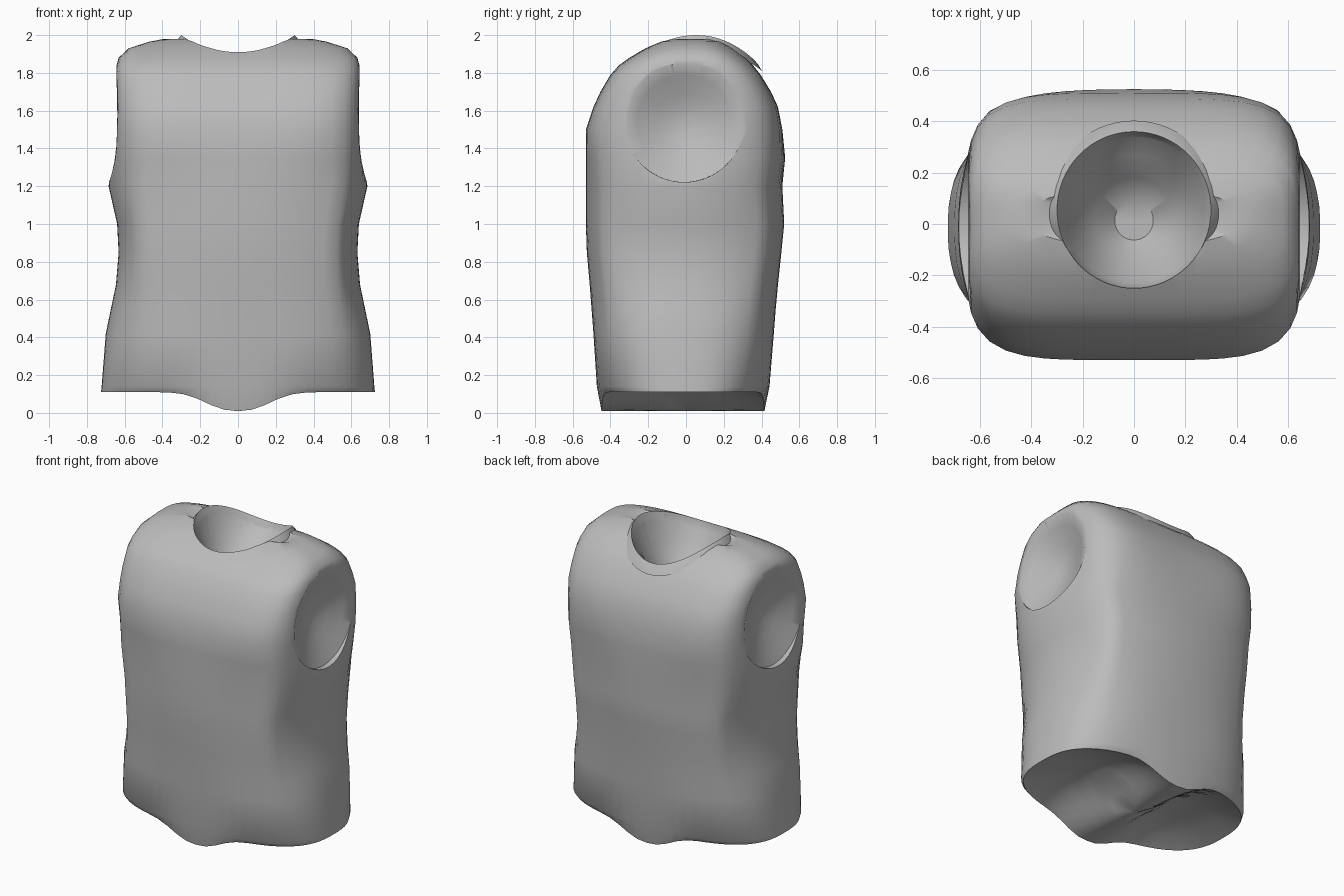
import bpy, bmesh
from math import cos, sin, pi, exp, sqrt

cube = bpy.data.objects.get("Cube")
if cube:
    bpy.data.objects.remove(cube, do_unlink=True)

GREY = (0.5, 0.5, 0.5, 1)
mat = bpy.data.materials.new("plain grey")
mat.use_nodes = True
mat.diffuse_color = GREY
mat.node_tree.nodes["Principled BSDF"].inputs["Base Color"].default_value = GREY

SEG = 64
ANGLES = [2 * pi * i / SEG for i in range(SEG)]


def loft(name, rings, cap_start=True, cap_end=True):
    """Skin a list of point rings into one object."""
    bm = bmesh.new()
    loops = [[bm.verts.new(p) for p in ring] for ring in rings]
    for a, b in zip(loops, loops[1:]):
        for i in range(SEG):
            j = (i + 1) % SEG
            bm.faces.new((a[i], a[j], b[j], b[i]))
    if cap_start:
        bm.faces.new(loops[0][::-1])
    if cap_end:
        bm.faces.new(loops[-1])
    if cap_start or cap_end:
        bmesh.ops.recalc_face_normals(bm, faces=bm.faces)
    mesh = bpy.data.meshes.new(name)
    bm.to_mesh(mesh)
    bm.free()
    mesh.materials.append(mat)
    obj = bpy.data.objects.new(name, mesh)
    bpy.context.collection.objects.link(obj)
    return obj


def activate(obj):
    bpy.ops.object.select_all(action='DESELECT')
    obj.select_set(True)
    bpy.context.view_layer.objects.active = obj


def cut(obj, cutter):
    mod = obj.modifiers.new("cut", 'BOOLEAN')
    mod.operation, mod.solver, mod.object = 'DIFFERENCE', 'EXACT', cutter
    activate(obj)
    bpy.ops.object.modifier_apply(modifier=mod.name)
    bpy.data.objects.remove(cutter, do_unlink=True)


def section(half_width, front, back, power, crease=0.0):
    """Rounded-box outline in plan; crease blends towards four bowed sides."""
    mid, half = (front + back) / 2, (back - front) / 2
    corner = 2 ** (-1 / power)
    bow = (1 - corner) / corner ** 2
    points = []
    for a in ANGLES:
        c, s = cos(a), sin(a)
        smooth = (abs(c) ** power + abs(s) ** power) ** (-1 / power)
        big, small = max(abs(c), abs(s)), min(abs(c), abs(s))
        sharp = 2 / (big + sqrt(big ** 2 + 4 * bow * small ** 2))
        r = smooth + (sharp - smooth) * crease
        points.append((half_width * r * c, mid + half * r * s))
    return points


def hem(x):
    """Hem height: dips at the middle of the front and back."""
    return 0.11 - 0.1 * exp(-abs(x / 0.21) ** 2.5)


# Torso: height, half width, front, back, squareness, corner crease
SECTIONS = [
    (0.14, 0.722, -0.472, 0.442, 2.8),
    (0.42, 0.70, -0.49, 0.465, 3, 0.3),
    (0.55, 0.673, -0.50, 0.475, 3.2, 0.5),
    (0.68, 0.646, -0.51, 0.487, 3.5, 0.7),
    (0.85, 0.632, -0.525, 0.505, 3.8, 0.8),
    (1.0, 0.64, -0.53, 0.52, 3.8, 0.8),
    (1.2, 0.685, -0.53, 0.51, 3.5, 0.6),
    (1.35, 0.668, -0.53, 0.525, 4, 0.3),
    (1.5, 0.655, -0.53, 0.51, 4.6),
    (1.62, 0.65, -0.49, 0.487, 5),
    (1.7, 0.65, -0.453, 0.45, 5),
    (1.79, 0.648, -0.40, 0.395, 5),
    (1.84, 0.643, -0.355, 0.355, 4.5),
    (1.88, 0.632, -0.30, 0.315, 4),
    (1.93, 0.58, -0.215, 0.25, 3.5),
    (1.965, 0.47, -0.14, 0.19, 3),
    (1.98, 0.39, -0.08, 0.13, 3),
    (1.955, 0.32, -0.05, 0.1, 3),
]
hem_outline = section(0.725, -0.447, 0.415, 2.7)
rings = []
# Underside: a ridge from front to back with a hollow on each side
for s in (0.02, 0.2, 0.4, 0.6, 0.8, 0.95, 1):
    ring = []
    for x, y in hem_outline:
        hollow = 0.12 * (1 - s * s) * (1 - exp(-(x * s / 0.2) ** 2))
        ring.append((x * s, y * s, hem(x * s) + hollow))
    rings.append(ring)
rings += [[(x, y, z) for x, y in section(*rest)] for z, *rest in SECTIONS]
torso = loft("torso", rings)


# Arm openings: shallow round hollows
for side in (-1, 1):
    bowl = [(0.8, 0.32), (0.645, 0.318), (0.615, 0.25), (0.575, 0.15), (0.55, 0.07), (0.545, 0.02)]
    cut(torso, loft("arm_cutter", [
        [(side * x, -0.01 + r * cos(a), 1.54 + r * sin(a)) for a in ANGLES] for x, r in bowl]))


# Neck opening: funnel with a rim that is high at the sides
def rim(scale, drop=0.0):
    return [(0.3 * scale * cos(a), 0.055 + 0.305 * scale * sin(a),
             2.0 - (0.115 + 0.015 * sin(a)) * sin(a) ** 2 - drop) for a in ANGLES]


def level(scale, z):
    return [(x * scale, 0.055 * scale + (y - 0.055) * scale, z) for x, y, _ in rim(1)]


cut(torso, loft("neck_cutter", [level(1, 2.2), rim(1), rim(0.93, 0.045), level(0.75, 1.79),
                                level(0.5, 1.69), level(0.25, 1.62)]))

# Collar band around the neck opening
collar = loft("collar", [rim(1.14, 0.06), rim(1.07, 0.025), rim(1), rim(0.93, 0.045)], False, False)

for obj in (torso, collar):
    activate(obj)
    bpy.ops.object.shade_smooth_by_angle(angle=0.7)
